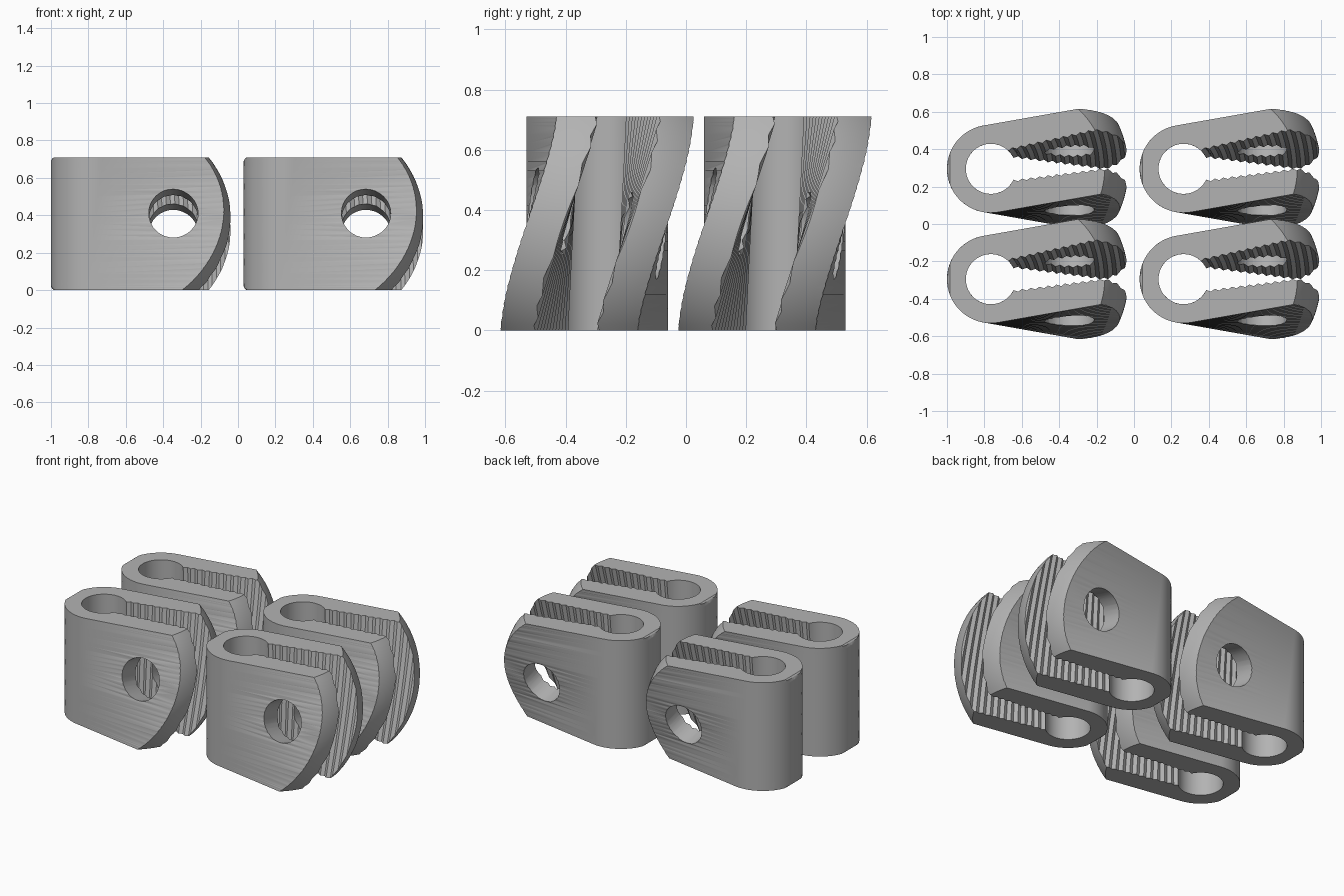
import bpy
import bmesh
from math import sin, cos, asin, pi, radians
from mathutils import Matrix

if "Cube" in bpy.data.objects:
    bpy.data.objects.remove(bpy.data.objects["Cube"], do_unlink=True)

HEIGHT = 0.71        # clamp height
RING, BORE = 0.235, 0.134
TWIST = radians(10)  # turn of the arms at the top, opposite at the bottom
RING_X = -0.765      # ring axis of the right-hand pair
PITCH_X, ROW_Y = 1.03, 0.295

grey = bpy.data.materials.new("grey")
grey.use_nodes = True
grey.diffuse_color = (0.45, 0.45, 0.45, 1)
grey.node_tree.nodes["Principled BSDF"].inputs["Base Color"].default_value = grey.diffuse_color


def arc(radius, start, end, steps):
    return [(radius * cos(start + (end - start) * i / steps),
             radius * sin(start + (end - start) * i / steps)) for i in range(steps + 1)]


def make_object(name, bm):
    bmesh.ops.recalc_face_normals(bm, faces=bm.faces)
    mesh = bpy.data.meshes.new(name)
    bm.to_mesh(mesh)
    bm.free()
    mesh.materials.append(grey)
    obj = bpy.data.objects.new(name, mesh)
    bpy.context.collection.objects.link(obj)
    return obj


def clamp_outline():
    """Open ring with two straight arms and a toothed slot between them."""
    reach, teeth = 0.85, 16
    mouth = asin(0.078 / BORE)
    slot_x = BORE * cos(mouth)
    wall = []
    for i in range(2 * teeth + 1):
        t = i / (2 * teeth)
        wall.append((slot_x + (reach - slot_x) * t,
                     0.078 + 0.035 * t + (0.012 if i % 2 else 0)))
    outer = [(reach, RING)] + arc(RING, pi / 2, 3 * pi / 2, 48) + [(reach, -RING)]
    lower = [(x, -y) for x, y in reversed(wall)]
    bore = arc(BORE, 2 * pi - mouth, mouth, 40)[1:-1]
    return outer + lower + bore + wall


def twisted_body():
    """Stack the outline in slices that turn about the ring axis."""
    outline = clamp_outline()
    levels = [0, 0.007, 0.02] + [HEIGHT * i / 24 for i in range(1, 24)]
    levels += [HEIGHT - 0.02, HEIGHT - 0.007, HEIGHT]
    bm = bmesh.new()
    rings = []
    for z in levels:
        angle = TWIST * (2 * z / HEIGHT - 1)
        edge = max(0, 0.02 - min(z, HEIGHT - z)) / 0.02
        limit = -RING + 0.016 * edge ** 2   # softened rim at the closed end
        ring = []
        for x, y in outline:
            px = x * cos(angle) - y * sin(angle)
            py = x * sin(angle) + y * cos(angle)
            ring.append(bm.verts.new((max(px, limit), py, z)))
        rings.append(ring)
    for low, high in zip(rings, rings[1:]):
        for i in range(len(low)):
            j = (i + 1) % len(low)
            bm.faces.new((low[i], low[j], high[j]))
            bm.faces.new((low[i], high[j], high[i]))
    bm.faces.new(rings[0][::-1])
    bm.faces.new(rings[-1])
    return make_object("clamp", bm)


def add_boolean(obj, cutter, operation):
    cutter.hide_render = True
    mod = obj.modifiers.new(cutter.name, "BOOLEAN")
    mod.operation = operation
    mod.solver = "EXACT"
    mod.object = cutter


body = twisted_body()

# Sphere that rounds off the arm tips
bm = bmesh.new()
bmesh.ops.create_uvsphere(bm, u_segments=96, v_segments=64, radius=0.56,
                          matrix=Matrix.Translation((0.175, 0, HEIGHT / 2)))
# Leave the ring end alone by pushing that half of the sphere outwards
for v in bm.verts:
    if v.co.x < 0.175 - 0.01:
        v.co.x -= 1
tip_sphere = make_object("tip_cutter", bm)
add_boolean(body, tip_sphere, "INTERSECT")

# Sloping bolt hole through both arms
bm = bmesh.new()
bmesh.ops.create_cone(bm, cap_ends=True, segments=32, radius1=0.132, radius2=0.132, depth=1.4,
                      matrix=Matrix.Translation((0.42, 0, HEIGHT / 2))
                      @ Matrix.Rotation(radians(90 - 14), 4, "X"))
bolt_hole = make_object("bolt_hole_cutter", bm)
add_boolean(body, bolt_hole, "DIFFERENCE")

# Bake the cuts and drop the helpers
bpy.context.view_layer.update()
graph = bpy.context.evaluated_depsgraph_get()
finished = bpy.data.meshes.new_from_object(body.evaluated_get(graph))
for helper in (body, tip_sphere, bolt_hole):
    bpy.data.objects.remove(helper, do_unlink=True)

# Four equal clamps in two rows
for column, side in enumerate(("right", "left")):
    for row, y in (("front", -ROW_Y), ("back", ROW_Y)):
        clamp = bpy.data.objects.new(f"clamp_{row}_{side}", finished.copy())
        clamp.location = (RING_X + PITCH_X * column, y, 0)
        bpy.context.collection.objects.link(clamp)
        bpy.ops.object.select_all(action="DESELECT")
        clamp.select_set(True)
        bpy.context.view_layer.objects.active = clamp
        bpy.ops.object.shade_smooth_by_angle(angle=radians(25))
